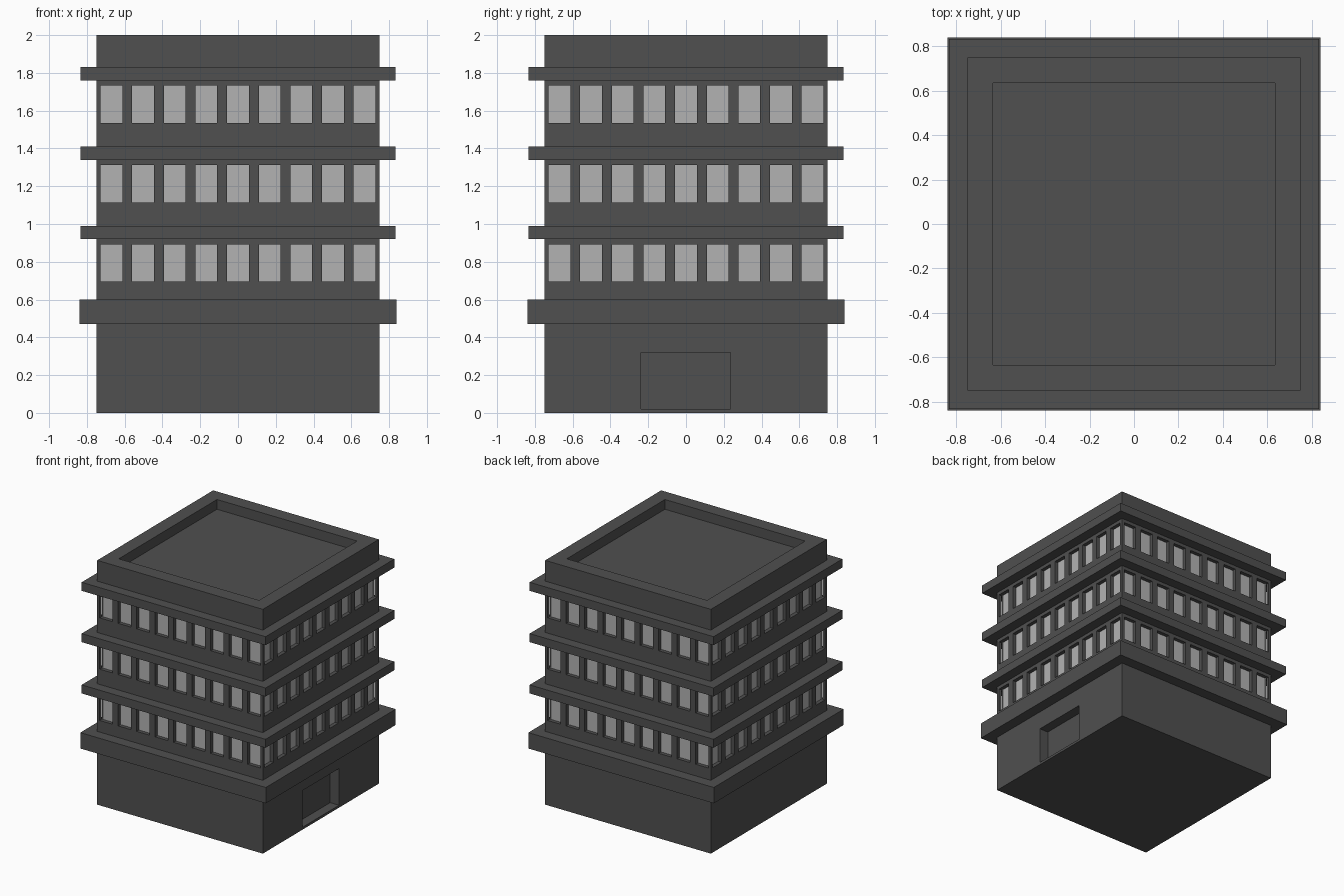
import bpy, bmesh
from mathutils import Matrix, Vector
from math import pi

if "Cube" in bpy.data.objects:
    bpy.data.objects.remove(bpy.data.objects["Cube"])


def material(name, v):
    m = bpy.data.materials.new(name)
    m.diffuse_color = (v, v, v, 1)
    m.use_nodes = True
    m.node_tree.nodes["Principled BSDF"].inputs["Base Color"].default_value = m.diffuse_color
    return m


concrete = material("dark_concrete", 0.08)
glass = material("pale_glass", 0.45)


def add_box(bm, lo, hi, turn=0.0):
    """Box between two corners, turned about the z axis."""
    lo, hi = Vector(lo), Vector(hi)
    m = (Matrix.Rotation(turn, 4, 'Z') @ Matrix.Translation((lo + hi) / 2)
         @ Matrix.Diagonal((*(hi - lo), 1)))
    bmesh.ops.create_cube(bm, size=1, matrix=m)


def make(name, boxes, mat=None):
    bm = bmesh.new()
    for b in boxes:
        add_box(bm, *b)
    mesh = bpy.data.meshes.new(name)
    bm.to_mesh(mesh)
    bm.free()
    ob = bpy.data.objects.new(name, mesh)
    bpy.context.collection.objects.link(ob)
    if mat:
        mesh.materials.append(mat)
    return ob


def cut(target, name, boxes):
    cutter = make(name, boxes, concrete)
    cutter.hide_render = True
    cutter.hide_viewport = True
    cutter.display_type = 'WIRE'
    mod = target.modifiers.new(name, 'BOOLEAN')
    mod.operation = 'DIFFERENCE'
    mod.solver = 'EXACT'
    mod.object = cutter


HALF = 0.75
FLOORS = [0.695 + 0.42 * i for i in range(3)]      # window sill heights
COLUMNS = [-0.67 + 0.1675 * i for i in range(9)]   # window centres


def window_boxes(outer, inner, turns):
    return [((x - 0.0575, -outer, z), (x + 0.0575, -inner, z + 0.197), t)
            for t in turns for z in FLOORS for x in COLUMNS]


# main block
body = make("building_body", [((-HALF, -HALF, 0), (HALF, HALF, 2))], concrete)

# window recesses, opposite sides together so corner cutters never overlap
cut(body, "window_cutter_front_back", window_boxes(0.8, 0.718, (0, pi)))
cut(body, "window_cutter_sides", window_boxes(0.8, 0.718, (pi / 2, -pi / 2)))

# doorway on the right side and sunken roof
cut(body, "doorway_cutter", [((0.67, -0.237, 0.02), (0.9, 0.235, 0.32))])
cut(body, "roof_cutter", [((-0.635, -0.635, 1.92), (0.635, 0.635, 2.2))])

# glass panes at the back of each recess
make("window_panes",
     window_boxes(0.72, 0.718, [i * pi / 2 for i in range(4)]), glass)

# ledges around the building
for name, h, z0, z1 in [("canopy_ledge", 0.84, 0.47, 0.60),
                        ("floor_ledge_1", 0.833, 0.92, 0.99),
                        ("floor_ledge_2", 0.833, 1.34, 1.41),
                        ("floor_ledge_3", 0.833, 1.76, 1.83)]:
    make(name, [((-h, -h, z0), (h, h, z1))], concrete)
